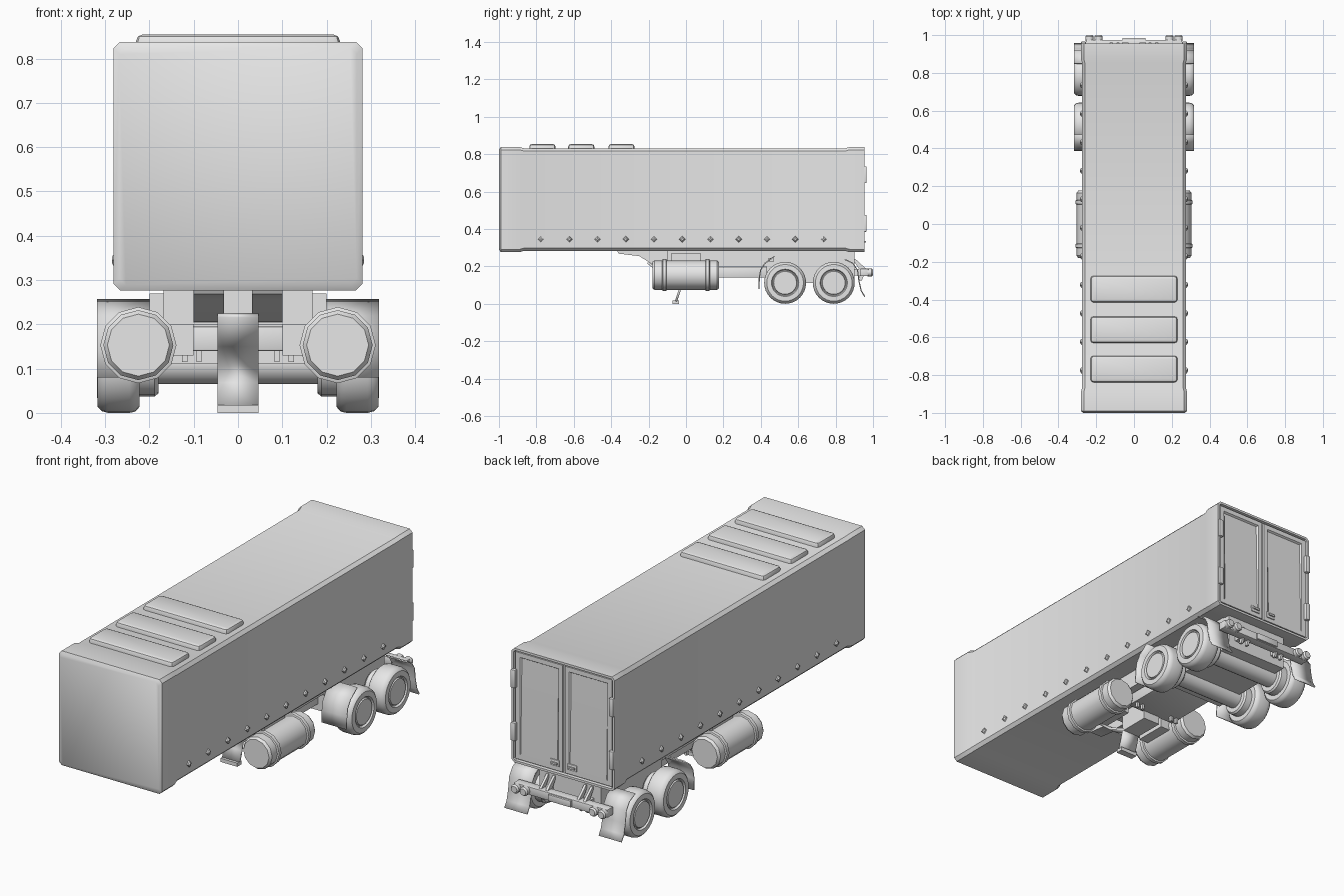
import bpy, bmesh, math
from mathutils import Vector

cube = bpy.data.objects.get("Cube")
if cube:
    bpy.data.objects.remove(cube, do_unlink=True)

grey = bpy.data.materials.new("plain_grey")
grey.use_nodes = True
grey.diffuse_color = (0.8, 0.8, 0.8, 1)
grey.node_tree.nodes["Principled BSDF"].inputs["Base Color"].default_value = (0.8, 0.8, 0.8, 1)


def finish(name, bm, mirror=False, angle=35, thick=0):
    bmesh.ops.recalc_face_normals(bm, faces=bm.faces)
    me = bpy.data.meshes.new(name)
    bm.to_mesh(me)
    bm.free()
    me.materials.append(grey)
    ob = bpy.data.objects.new(name, me)
    bpy.context.collection.objects.link(ob)
    if thick:
        ob.modifiers.new("Thickness", 'SOLIDIFY').thickness = thick
    if mirror:
        ob.modifiers.new("Mirror", 'MIRROR')
    bpy.ops.object.select_all(action='DESELECT')
    ob.select_set(True)
    bpy.context.view_layer.objects.active = ob
    bpy.ops.object.shade_smooth_by_angle(angle=math.radians(angle))
    return ob


def box_mesh(lo, hi, bevel=0):
    bm = bmesh.new()
    bmesh.ops.create_cube(bm, size=1)
    lo, hi = Vector(lo), Vector(hi)
    for v in bm.verts:
        v.co = (lo + hi) / 2 + v.co * (hi - lo)
    if bevel:
        bmesh.ops.bevel(bm, geom=bm.edges[:], offset=bevel, segments=2,
                        profile=0.5, affect='EDGES')
    return bm


def box(name, lo, hi, bevel=0, mirror=False):
    return finish(name, box_mesh(lo, hi, bevel), mirror)


def lathe(name, profile, centre, axis, segs, mirror=False):
    """Closed solid of rings (radius, distance) along the x or y axis."""
    bm = bmesh.new()
    rings = []
    for r, d in profile:
        ring = []
        for i in range(segs):
            a = 2 * math.pi * i / segs
            u, w = r * math.cos(a), r * math.sin(a)
            offset = Vector((d, u, w)) if axis == 'x' else Vector((u, d, w))
            ring.append(bm.verts.new(Vector(centre) + offset))
        rings.append(ring)
    for a, b in zip(rings, rings[1:]):
        for i in range(segs):
            j = (i + 1) % segs
            bm.faces.new((a[i], a[j], b[j], b[i]))
    bm.faces.new(rings[0])
    bm.faces.new(rings[-1])
    return finish(name, bm, mirror)


def slab(name, outline, x0, x1, mirror=False):
    """Side outline (y, z) extruded across x."""
    bm = bmesh.new()
    f = bm.faces.new([bm.verts.new((x0, y, z)) for y, z in outline])
    new = bmesh.ops.extrude_face_region(bm, geom=[f])["geom"]
    bmesh.ops.translate(bm, vec=(x1 - x0, 0, 0),
                        verts=[v for v in new if isinstance(v, bmesh.types.BMVert)])
    return finish(name, bm, mirror)


def sheet(name, path, x0, x1, thick, mirror=False):
    """Thin plate following a side path (y, z)."""
    bm = bmesh.new()
    rows = [(bm.verts.new((x0, y, z)), bm.verts.new((x1, y, z))) for y, z in path]
    for (a, b), (c, d) in zip(rows, rows[1:]):
        bm.faces.new((a, b, d, c))
    return finish(name, bm, mirror, 40, thick)


# Cargo body: chamfered square sections lofted along y
bm = bmesh.new()
mid_z, sections = 0.557, []
for y, h in [(-1, 0.268), (-0.99, 0.281), (-0.89, 0.281), (-0.865, 0.274),
             (0.85, 0.274), (0.875, 0.281), (0.955, 0.281)]:
    c, ring = 0.015, []
    for sx, sz in [(1, 1), (-1, 1), (-1, -1), (1, -1)]:
        pts = [(sx * h, sz * (h - c)), (sx * (h - c), sz * h)]
        ring += pts if sx * sz > 0 else pts[::-1]
    sections.append([bm.verts.new((x, y, mid_z + z)) for x, z in ring])
for a, b in zip(sections, sections[1:]):
    for i in range(8):
        j = (i + 1) % 8
        bm.faces.new((a[i], a[j], b[j], b[i]))
bm.faces.new(sections[0])
rear = bm.faces.new(sections[-1])
bmesh.ops.recalc_face_normals(bm, faces=bm.faces)
bmesh.ops.inset_region(bm, faces=[rear], thickness=0.012)
bmesh.ops.inset_region(bm, faces=[rear], thickness=0.002, depth=-0.014)
finish("cargo_body", bm)

# Rear doors, each with a panel that slopes inward toward the top
bm = box_mesh((0.006, 0.938, 0.295), (0.262, 0.95, 0.82))
bm.faces.ensure_lookup_table()
panel = max(bm.faces, key=lambda f: f.calc_center_median().y)
bmesh.ops.inset_region(bm, faces=[panel], thickness=0.032)
bmesh.ops.inset_region(bm, faces=[panel], thickness=0.008)
for v in panel.verts:
    if v.co.z > mid_z:
        v.co.y -= 0.009
finish("rear_door", bm, True, 5)
for n, z in enumerate((0.43, 0.69)):
    box(f"door_hinge_{n + 1}", (0.255, 0.945, z - 0.045), (0.28, 0.966, z + 0.045), 0.004, True)
box("door_handle_plate", (0.022, 0.945, 0.315), (0.072, 0.955, 0.347), 0.003, True)
box("door_handle", (0.03, 0.95, 0.327), (0.064, 0.962, 0.336), 0, True)

# Roof hatches
for n, y in enumerate((-0.768, -0.56, -0.345)):
    bm = box_mesh((-0.23, y - 0.07, 0.82), (0.23, y + 0.07, 0.854))
    upright = [e for e in bm.edges if abs(e.verts[0].co.z - e.verts[1].co.z) > 0.01]
    bmesh.ops.bevel(bm, geom=upright, offset=0.015, segments=2, profile=0.5, affect='EDGES')
    rim = [e for e in bm.edges if all(v.co.z > 0.85 for v in e.verts)]
    bmesh.ops.bevel(bm, geom=rim, offset=0.014, segments=2, profile=0.5, affect='EDGES')
    finish(f"roof_hatch_{n + 1}", bm)

# Side marker lamps
for n in range(11):
    lathe(f"side_marker_{n + 1}", [(0.017, 0.27), (0.015, 0.28), (0.006, 0.285)],
          (0, -0.775 + 0.151 * n, 0.345), 'x', 4, True)

# Chassis
box("chassis_box", (-0.168, 0.43, 0.11), (0.168, 0.9, 0.285))
box("chassis_beam", (-0.135, 0.12, 0.14), (0.135, 0.44, 0.195), 0.004)
slab("chassis_rail", [(-0.37, 0.285), (-0.36, 0.268), (-0.25, 0.255), (-0.17, 0.205),
                      (0.44, 0.2), (0.44, 0.285)], 0.032, 0.1, True)
box("cross_plate", (-0.168, -0.1, 0.2), (0.168, 0.44, 0.285))
for n, (x, z0, z1) in enumerate([(0.12, 0.115, 0.22), (0.088, 0.115, 0.15)]):
    box(f"beam_post_{n + 1}", (x - 0.006, 0.16, z0), (x + 0.006, 0.175, z1), 0, True)

# Landing leg with a bent arm and a small foot
sheet("landing_leg", [(-0.2, 0.225), (-0.12, 0.16), (-0.02, 0.11), (-0.03, 0.065),
                      (-0.048, 0.012)], -0.046, 0.046, 0.012)
box("landing_foot", (-0.046, -0.072, 0), (0.046, -0.038, 0.018))
box("landing_support", (-0.046, -0.03, 0.1), (0.046, 0.13, 0.21))

# Side tanks with two straps
lathe("side_tank", [(0.07, -0.18), (0.079, -0.168), (0.079, 0.165), (0.07, 0.177)],
      (0.225, 0, 0.153), 'y', 12, True)
for n, y in enumerate((-0.115, 0.115)):
    lathe(f"tank_strap_{n + 1}", [(0.079, -0.012), (0.086, -0.009), (0.086, 0.009), (0.079, 0.012)],
          (0.225, y, 0.153), 'y', 12, True)
box("tank_bracket", (0.1, -0.08, 0.13), (0.2, 0.08, 0.27), 0, True)

# Wheels and axles
tyre = [(0.07, 0.222), (0.098, 0.222), (0.109, 0.232), (0.112, 0.245), (0.112, 0.293),
        (0.108, 0.308), (0.098, 0.317), (0.073, 0.318), (0.068, 0.308), (0.064, 0.308),
        (0.061, 0.316)]
for name, y in (("front", 0.53), ("rear", 0.79)):
    lathe(name + "_wheel", tyre, (0, y, 0.112), 'x', 32, True)
    lathe(name + "_brake_drum", [(0.068, 0.18), (0.075, 0.188), (0.075, 0.23)],
          (0, y, 0.112), 'x', 20, True)
    lathe(name + "_axle", [(0.048, -0.195), (0.048, 0.195)], (0, y, 0.113), 'x', 16)

# Mudguards
sheet("front_mudguard", [(0.393, 0.08), (0.395, 0.14), (0.402, 0.18), (0.425, 0.215),
                         (0.475, 0.252)], 0.183, 0.318, 0.006, True)
sheet("rear_mudguard", [(0.85, 0.24), (0.895, 0.218), (0.92, 0.18), (0.928, 0.12),
                        (0.94, 0.07), (0.958, 0.04)], 0.195, 0.318, 0.006, True)
box("mudguard_arm", (0.15, 0.44, 0.225), (0.2, 0.47, 0.245), 0, True)

# Rear bumper, brackets and lamps
box("rear_bumper", (-0.255, 0.93, 0.148), (0.255, 0.975, 0.188), 0.004)
box("plate_holder", (-0.062, 0.97, 0.152), (0.062, 0.985, 0.184), 0.002)
box("bumper_mount", (0.09, 0.88, 0.15), (0.13, 0.935, 0.185), 0, True)
for n, x in enumerate((0.085, 0.12)):
    slab(f"bumper_bracket_{n + 1}", [(0.89, 0.24), (0.905, 0.24), (0.965, 0.185), (0.94, 0.125),
                                     (0.925, 0.125), (0.93, 0.18)], x - 0.006, x + 0.006, True)
for n, x in enumerate((0.188, 0.236)):
    lathe(f"rear_lamp_{n + 1}", [(0.022, 0.97), (0.022, 0.992), (0.016, 1.0)],
          (x, 0, 0.167), 'y', 12, True)
